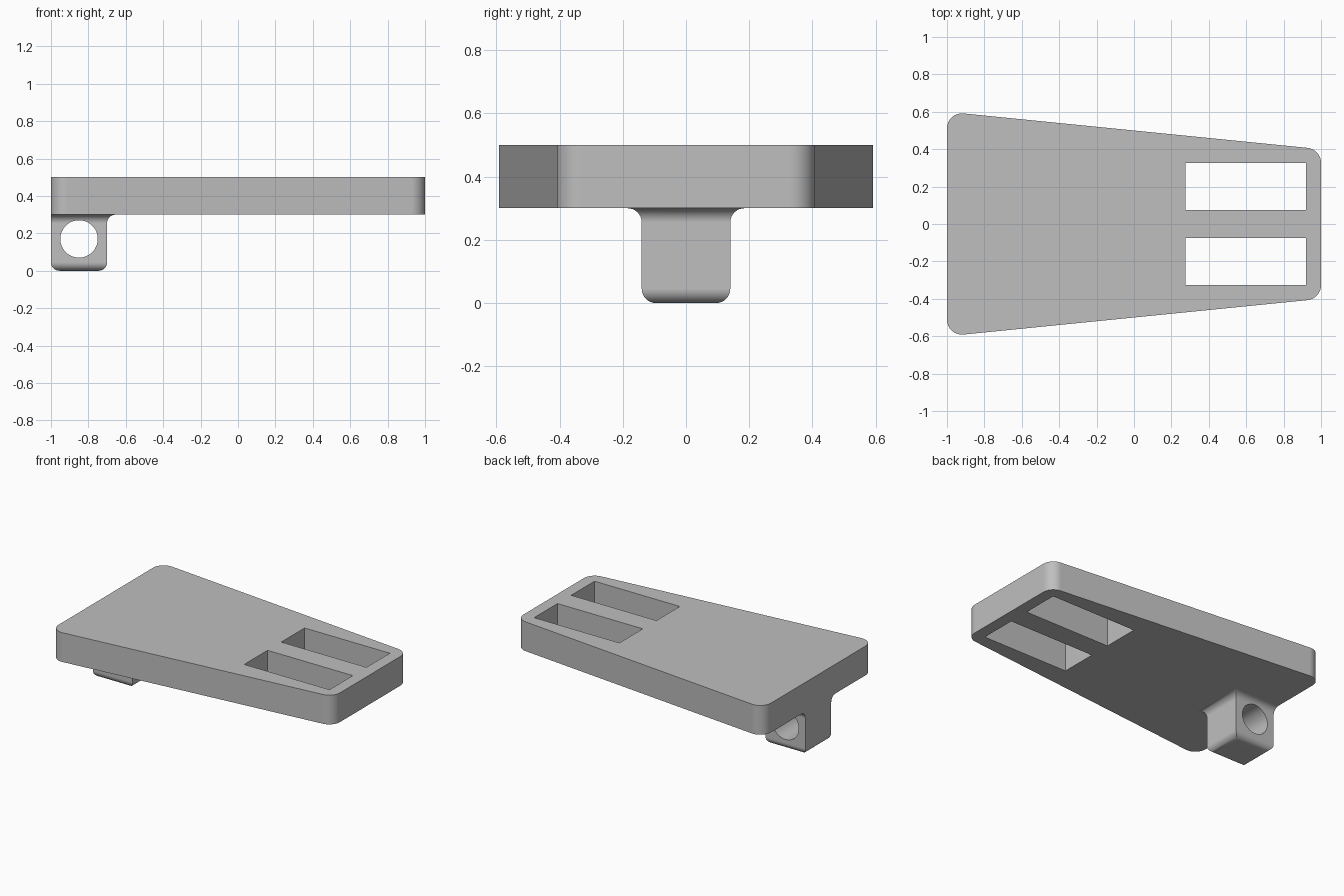
import bpy
import bmesh
import math

if "Cube" in bpy.data.objects:
    bpy.data.objects.remove(bpy.data.objects["Cube"], do_unlink=True)

PLATE_BOTTOM, PLATE_TOP = 0.3, 0.5
FILLET = 0.045
STEPS = 8

grey = bpy.data.materials.new("plain grey")
grey.use_nodes = True
colour = (0.52, 0.52, 0.52, 1)
grey.diffuse_color = colour
grey.node_tree.nodes["Principled BSDF"].inputs["Base Color"].default_value = colour


def finish(name, bm):
    bmesh.ops.recalc_face_normals(bm, faces=bm.faces)
    mesh = bpy.data.meshes.new(name)
    bm.to_mesh(mesh)
    bm.free()
    obj = bpy.data.objects.new(name, mesh)
    bpy.context.collection.objects.link(obj)
    mesh.materials.append(grey)
    return obj


def loft(name, rings):
    """Skin a stack of equal-length rings and cap both ends."""
    bm = bmesh.new()
    loops = [[bm.verts.new(p) for p in ring] for ring in rings]
    for low, high in zip(loops, loops[1:]):
        for i in range(len(low)):
            j = (i + 1) % len(low)
            bm.faces.new((low[i], low[j], high[j], high[i]))
    bm.faces.new(loops[0][::-1])
    bm.faces.new(loops[-1])
    return finish(name, bm)


def rectangle(x0, x1, y0, y1, z):
    return [(x0, y0, z), (x1, y0, z), (x1, y1, z), (x0, y1, z)]


def combine(target, other, operation):
    mod = target.modifiers.new(other.name, 'BOOLEAN')
    mod.operation = operation
    mod.solver = 'EXACT'
    mod.object = other
    bpy.context.view_layer.objects.active = target
    bpy.ops.object.modifier_apply(modifier=mod.name)
    bpy.data.objects.remove(other, do_unlink=True)


# Tapered plate with rounded corners
radius = 0.08
slope = math.atan(0.1)


def corner(cx, cy, start, end):
    angles = [start + (end - start) * i / STEPS for i in range(STEPS + 1)]
    return [(cx + radius * math.cos(a), cy + radius * math.sin(a)) for a in angles]


def centre_y(x):
    return 0.5 - 0.1 * x - radius / math.cos(slope)


cx = 1 - radius
upper = corner(cx, centre_y(cx), 0, math.pi / 2 - slope)
upper += corner(-cx, centre_y(-cx), math.pi / 2 - slope, math.pi)
outline = upper + [(x, -y) for x, y in reversed(upper)]
plate = loft("plate", [[(x, y, z) for x, y in outline]
                       for z in (PLATE_BOTTOM, PLATE_TOP)])

# Lug: rounded bottom edges, flared into the plate, flush at the wide end
profile = []
for i in range(STEPS + 1):
    a = math.pi / 2 * i / STEPS
    profile.append((FILLET * (math.sin(a) - 1), FILLET * (1 - math.cos(a))))
for i in range(STEPS + 1):
    a = math.pi / 2 * i / STEPS
    profile.append((FILLET * (1 - math.cos(a)),
                    PLATE_BOTTOM - FILLET + FILLET * math.sin(a)))
lug = loft("lug", [rectangle(-1 - min(o, 0), -0.7 + o, -0.14 - o, 0.14 + o, z)
                   for o, z in profile])

# Round cross hole through the lug
hole = loft("hole_cutter", [[(-0.85 + 0.1 * math.cos(math.tau * i / 48), y,
                              0.17 + 0.1 * math.sin(math.tau * i / 48))
                             for i in range(48)] for y in (-0.5, 0.5)])
hole.hide_render = True
combine(lug, hole, 'DIFFERENCE')

# Two rectangular slots through the plate
for side in (-1, 1):
    y = 0.2 * side
    slot = loft("slot_cutter", [rectangle(0.275, 0.92, y - 0.126, y + 0.126, z)
                                for z in (0.1, 0.7)])
    slot.hide_render = True
    combine(plate, slot, 'DIFFERENCE')

combine(plate, lug, 'UNION')
plate.name = "plate_with_lug"

# Smooth fillets, crisp edges, clean flats
bpy.ops.object.select_all(action='DESELECT')
plate.select_set(True)
bpy.context.view_layer.objects.active = plate
bpy.ops.object.shade_smooth_by_angle(angle=math.radians(30))
weighted = plate.modifiers.new("clean_flats", 'WEIGHTED_NORMAL')
weighted.keep_sharp = True
